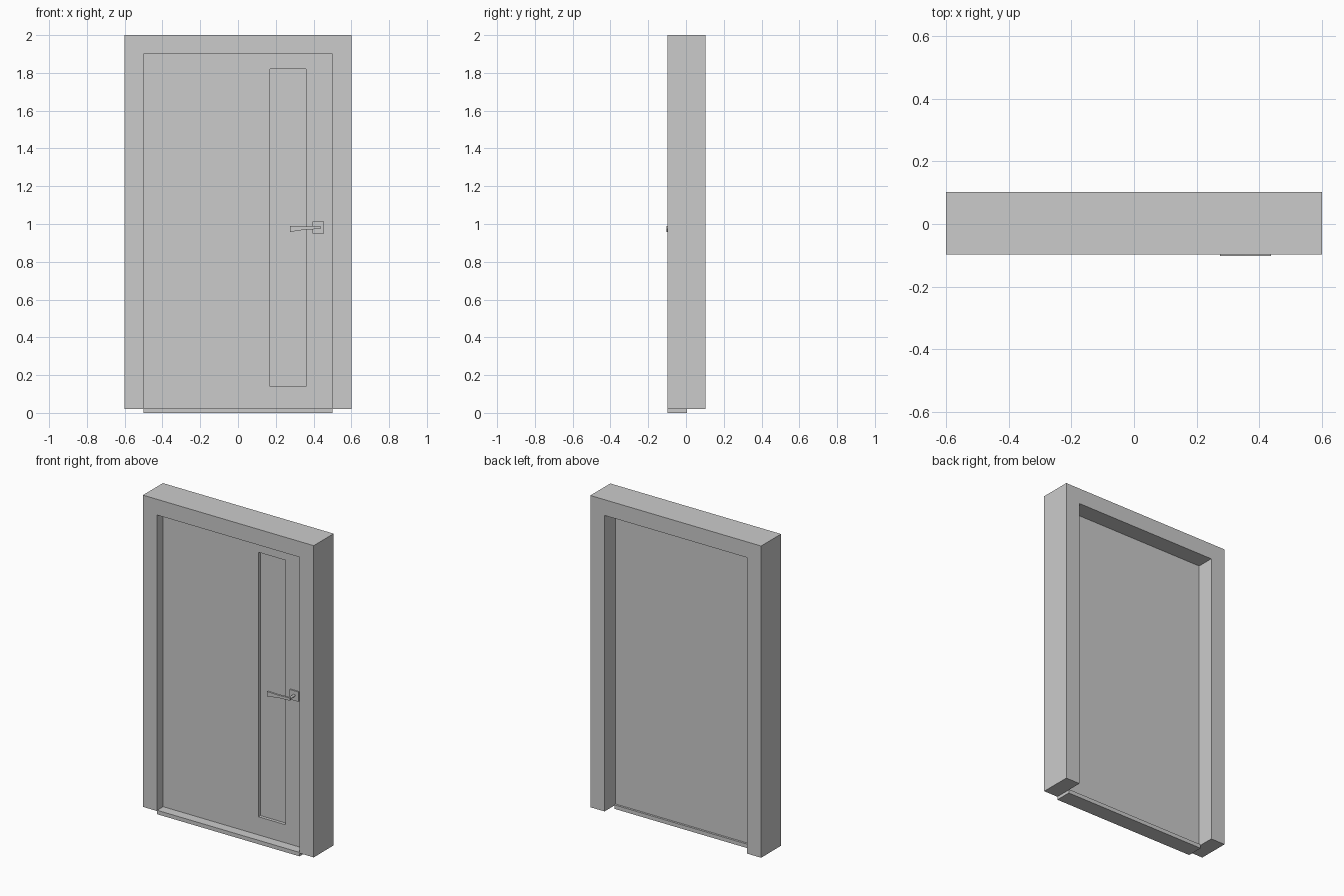
import bpy, bmesh, math
from mathutils import Matrix

if "Cube" in bpy.data.objects:
    bpy.data.objects.remove(bpy.data.objects["Cube"])


def finish(name, bm):
    bmesh.ops.recalc_face_normals(bm, faces=bm.faces)
    mesh = bpy.data.meshes.new(name)
    bm.to_mesh(mesh)
    bm.free()
    obj = bpy.data.objects.new(name, mesh)
    bpy.context.collection.objects.link(obj)
    return obj


def box_bm(x0, x1, y0, y1, z0, z1):
    bm = bmesh.new()
    bmesh.ops.create_cube(bm, size=1)
    for v in bm.verts:
        v.co = (x1 if v.co.x > 0 else x0, y1 if v.co.y > 0 else y0, z1 if v.co.z > 0 else z0)
    return bm


def extrude_profile(name, points, y0, y1):
    """Extrude an x-z outline along y."""
    bm = bmesh.new()
    face = bm.faces.new([bm.verts.new((x, y0, z)) for x, z in points])
    new = bmesh.ops.extrude_face_region(bm, geom=[face], use_keep_orig=True)["geom"]
    for v in new:
        if isinstance(v, bmesh.types.BMVert):
            v.co.y = y1
    return finish(name, bm)


# Frame: head and two jambs in one outline
extrude_profile("door_frame", [(-0.6, 0.02), (-0.6, 2.0), (0.6, 2.0), (0.6, 0.02),
                               (0.5, 0.02), (0.5, 1.9), (-0.5, 1.9), (-0.5, 0.02)], -0.097, 0.103)

# Threshold
finish("threshold", box_bm(-0.5, 0.5, -0.097, 0.006, 0.0, 0.025))

# Leaf with a tall recessed panel on the front only
bm = box_bm(-0.5, 0.5, -0.037, -0.007, 0.025, 1.9)
front = min(bm.faces, key=lambda f: f.calc_center_median().y)
bmesh.ops.inset_region(bm, faces=[front], thickness=0.05)
for v in front.verts:
    v.co.x = 0.36 if v.co.x > 0 else 0.17
    v.co.z = 1.82 if v.co.z > 1 else 0.14
floor = bmesh.ops.extrude_discrete_faces(bm, faces=[front])["faces"][0]
for v in floor.verts:
    v.co.y += 0.02
finish("door_leaf", bm)

# Handle: square plate, round neck, tapered lever
finish("handle_plate", box_bm(0.395, 0.455, -0.045, -0.037, 0.95, 1.012))
bm = bmesh.new()
bmesh.ops.create_cone(bm, cap_ends=True, segments=16, radius1=0.008, radius2=0.008, depth=0.055,
                      matrix=Matrix.Translation((0.426, -0.07, 0.982)) @ Matrix.Rotation(math.pi / 2, 4, 'X'))
neck = finish("handle_neck", bm)
bpy.context.view_layer.objects.active = neck
neck.select_set(True)
bpy.ops.object.shade_smooth_by_angle()
extrude_profile("handle_lever", [(0.275, 0.958), (0.355, 0.97), (0.437, 0.974),
                                 (0.437, 0.99), (0.355, 0.987), (0.275, 0.99)], -0.103, -0.09)
